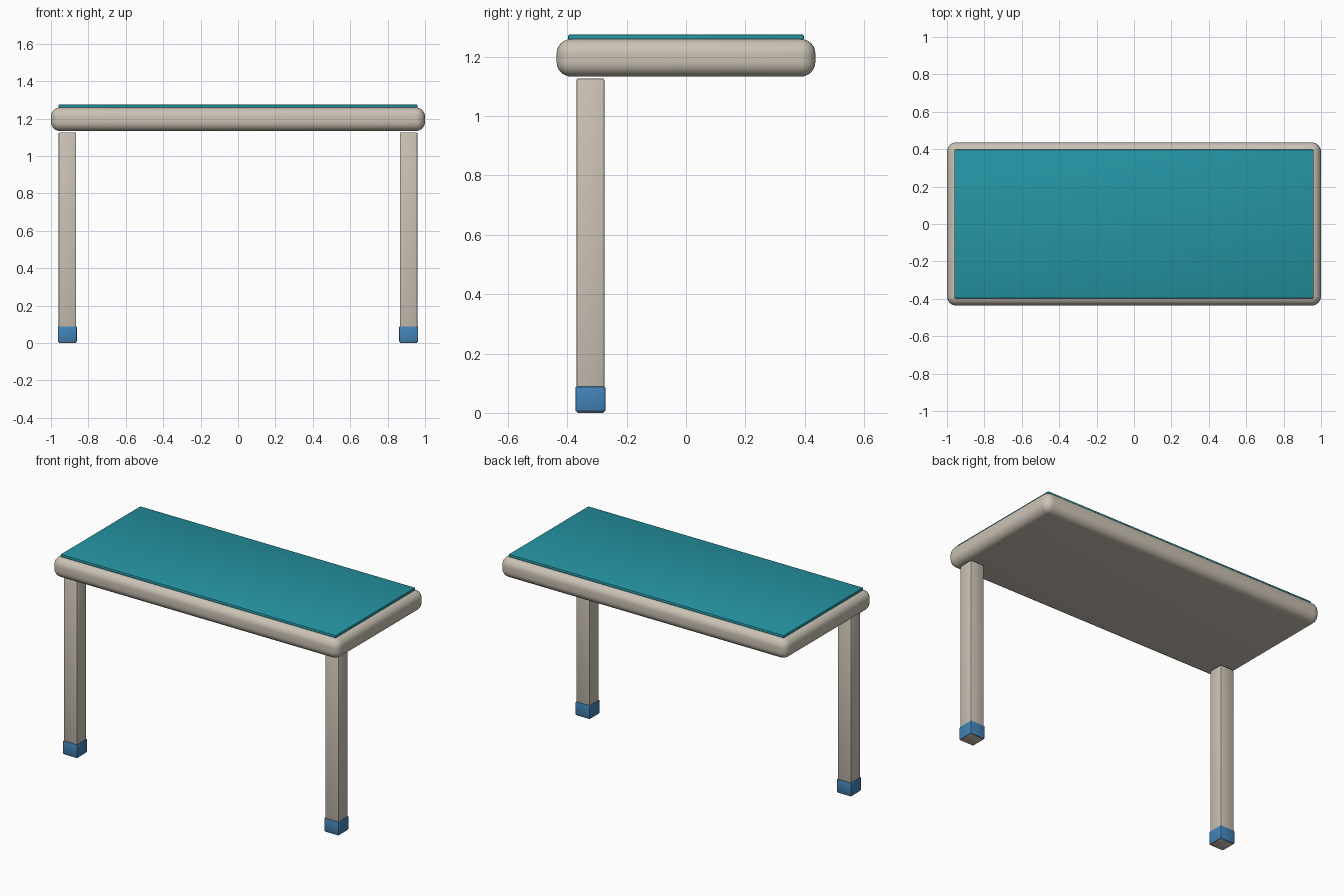
import bpy, math

if "Cube" in bpy.data.objects:
    bpy.data.objects.remove(bpy.data.objects["Cube"])


def material(name, rgb):
    m = bpy.data.materials.new(name)
    m.diffuse_color = (*rgb, 1)
    m.use_nodes = True
    m.node_tree.nodes["Principled BSDF"].inputs["Base Color"].default_value = m.diffuse_color
    return m


BEIGE = material("warm beige", (0.60, 0.54, 0.46))
TEAL = material("teal", (0.018, 0.30, 0.37))
BLUE = material("blue", (0.055, 0.225, 0.47))


def rounded_box(name, lo, hi, mat, radius, segments):
    """Box between two corners with rounded edges."""
    centre = [(a + b) / 2 for a, b in zip(lo, hi)]
    bpy.ops.mesh.primitive_cube_add(size=1, location=centre)
    ob = bpy.context.object
    ob.name = name
    ob.scale = [b - a for a, b in zip(lo, hi)]
    bpy.ops.object.transform_apply(location=False, rotation=False, scale=True)
    ob.data.materials.append(mat)
    bevel = ob.modifiers.new("rounding", 'BEVEL')
    bevel.width = radius
    bevel.segments = segments
    bpy.ops.object.modifier_apply(modifier=bevel.name)
    bpy.ops.object.shade_smooth_by_angle(angle=math.radians(35))
    return ob


# Thick rounded tabletop and the thin coloured surface on it
rounded_box("tabletop", (-1, -0.436, 1.133), (1, 0.436, 1.26), BEIGE, 0.05, 8)
rounded_box("top_surface", (-0.96, -0.397, 1.255), (0.96, 0.397, 1.275), TEAL, 0.005, 2)

# Two front legs, each with a slightly wider foot cap
LEG_X, LEG_Y = 0.912, -0.322
for side, sx in (("left", -1), ("right", 1)):
    for part, half, z0, z1, mat in (("leg", 0.047, 0.0, 1.127, BEIGE),
                                    ("foot_cap", 0.051, 0.004, 0.089, BLUE)):
        x = sx * LEG_X
        rounded_box(f"{side}_{part}", (x - half, LEG_Y - half, z0),
                    (x + half, LEG_Y + half, z1), mat, 0.006, 2)
